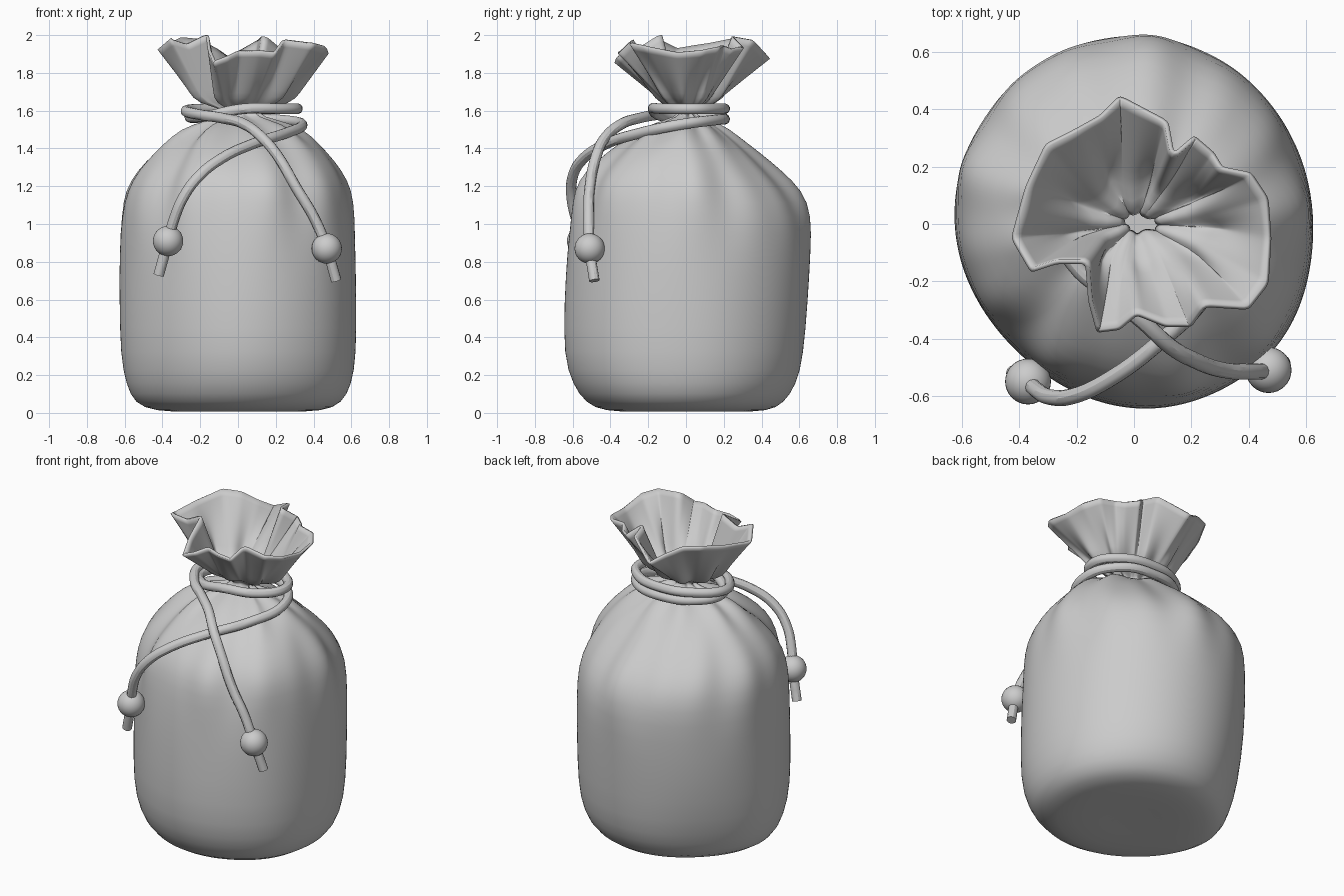
import bpy, math
from mathutils import Vector

if "Cube" in bpy.data.objects:
    bpy.data.objects.remove(bpy.data.objects["Cube"])

# Ruffled rim, counter-clockwise from the right: x, y, z
RIM = [(.48, -.05, 1.90), (.47, .09, 1.91), (.41, .18, 1.93), (.31, .20, 1.94), (.28, .25, 1.92),
       (.21, .31, 1.93), (.14, .25, 1.99), (.12, .36, 1.97), (-.05, .45, 1.87), (-.12, .38, 1.92),
       (-.21, .33, 1.97), (-.31, .28, 1.98), (-.38, .13, 1.95), (-.43, -.05, 1.92), (-.36, -.17, 1.98),
       (-.27, -.14, 1.95), (-.17, -.14, 2.0), (-.16, -.27, 1.92), (-.13, -.38, 1.85), (-.05, -.37, 1.88),
       (.01, -.32, 1.91), (.11, -.36, 1.91), (.20, -.36, 1.90), (.25, -.29, 1.97), (.40, -.30, 1.95),
       (.47, -.21, 1.93)]
# Body levels: z, left, right, front, back extents
LEVELS = [(.005, .25, .25, .25, .25), (.008, .45, .45, .44, .44), (.05, .56, .55, .54, .52),
          (.15, .605, .60, .61, .59), (.3, .635, .625, .66, .625), (.6, .635, .625, .655, .645),
          (.85, .635, .62, .64, .66), (1.05, .63, .61, .62, .66), (1.18, .605, .59, .60, .605),
          (1.28, .545, .54, .545, .505), (1.38, .45, .465, .43, .39), (1.47, .36, .385, .31, .29),
          (1.53, .26, .30, .20, .21), (1.57, .06, .12, .05, .06), (1.60, .05, .11, .04, .05),
          (1.64, .23, .29, .155, .19)]
SUB = 5


def ellipse_point(a, l, r, f, b):
    c, s = math.cos(a), math.sin(a)
    return Vector(((r if c > 0 else l) * c, (b if s > 0 else f) * s, 0))


def lobe(a, deg, power):
    return max(0, math.cos(a - math.radians(deg))) ** power


# Columns: rim position, angle and fold depth
rim, ang, fold, prev = [], [], [], -.2
for i, p in enumerate(RIM):
    for k in range(SUB):
        v = Vector(p).lerp(Vector(RIM[(i + 1) % len(RIM)]), k / SUB)
        a = math.atan2(v.y, v.x - .03)
        while a < prev - 1:
            a += math.tau
        prev = a
        f = Vector((v.x - .03, v.y)).length / ellipse_point(a, .45, .44, .38, .42).length - 1
        rim.append(v)
        ang.append(a)
        fold.append(max(-.4, min(.15, f)))
n = len(rim)


def smoothed(vals, wrap, w):
    return [sum(vals[(i + d) % n] + wrap * ((i + d) // n) for d in range(-w, w + 1)) / (2 * w + 1)
            for i in range(n)]


soft_ang, soft_fold = smoothed(ang, math.tau, 7), smoothed(fold, 0, 3)

# Cloth bag: body, pinched throat and flared frill
verts, faces = [], []
for z, *ext in LEVELS:
    amt = max(0, min(1, (z - 1.05) / .5)) ** 1.5
    neck_mix = max(0, min(1, (z - 1.4) / .2))
    shoulder = max(0, 1 - abs(z - 1.22) / .3)
    base = max(0, 1 - abs(z - .15) / .4)
    for i in range(n):
        a = soft_ang[i] + (ang[i] - soft_ang[i]) * neck_mix
        f = soft_fold[i] + (fold[i] - soft_fold[i]) * neck_mix
        p = ellipse_point(a, *ext)
        dent = -.065 * lobe(a, 228, 4) + .03 * lobe(a, 324, 12)
        dent -= .07 * base * lobe(a, 135, 6)
        pleat = .025 * math.sin(9 * a + 1) + .015 * math.sin(14 * a)
        pleat -= .05 * shoulder * (lobe(a, 45, 6) + .7 * lobe(a, 225, 6))
        deep = .14 * neck_mix * (1 - math.cos(9 * a + 1))
        p *= 1 + dent * (1 - amt) + pleat * max(amt, shoulder) + .5 * f * amt - deep
        verts.append((p.x, p.y, z))
neck = [Vector(v) for v in verts[-n:]]
for t in (.2, .4, .6, .8, 1):
    for v, q, a in zip(rim, neck, ang):
        p = q.lerp(v, t)
        verts.append(p)
rows = len(verts) // n
for j in range(rows - 1):
    for i in range(n):
        k = (i + 1) % n
        faces.append((j * n + i, j * n + k, (j + 1) * n + k, (j + 1) * n + i))
verts.append((0, 0, .012))
faces += [(len(verts) - 1, (i + 1) % n, i) for i in range(n)]
mesh = bpy.data.meshes.new("cloth_bag")
mesh.from_pydata(verts, [], faces)
bag = bpy.data.objects.new("cloth_bag", mesh)
bpy.context.collection.objects.link(bag)
mesh.shade_smooth()
sub = bag.modifiers.new("smooth", 'SUBSURF')
sub.levels = sub.render_levels = 1
sol = bag.modifiers.new("thickness", 'SOLIDIFY')
sol.thickness, sol.offset = .016, -1


# Drawstring: left tail, two turns round the neck, right tail
def turn(deg, z, grow=0):
    a = math.radians(deg)
    return (.03 + (.285 + grow) * math.cos(a), .015 + (.19 + grow) * math.sin(a), z)


path = [(-.42, -.52, .73), (-.37, -.55, .91), (-.34, -.58, 1.02), (-.29, -.605, 1.14), (-.21, -.60, 1.25),
        (-.09, -.545, 1.345), (.08, -.42, 1.425), (.25, -.25, 1.48), (.34, -.04, 1.525)]
path += [turn(d, 1.55 + .02 * (d - 45) / 180) for d in range(45, 226, 45)]
path += [turn(d, 1.61) for d in range(270, 496, 45)]
path += [turn(180, 1.60, .02), (-.21, -.14, 1.58), (-.08, -.25, 1.56), (.03, -.34, 1.53), (.13, -.43, 1.455),
         (.21, -.475, 1.36), (.31, -.51, 1.19), (.41, -.515, 1.02), (.47, -.51, .87), (.52, -.485, .70)]
crv = bpy.data.curves.new("drawstring", 'CURVE')
crv.dimensions = '3D'
crv.bevel_depth, crv.bevel_resolution, crv.resolution_u = .028, 4, 6
crv.use_fill_caps = True
sp = crv.splines.new('BEZIER')
sp.bezier_points.add(len(path) - 1)
for bp, co in zip(sp.bezier_points, path):
    bp.co = co
    bp.handle_left_type = bp.handle_right_type = 'AUTO'
cord = bpy.data.objects.new("drawstring", crv)
bpy.context.collection.objects.link(cord)
bpy.context.view_layer.objects.active = cord
cord.select_set(True)
bpy.ops.object.convert(target='MESH')
bpy.ops.object.shade_smooth_by_angle()

# Beads on the tails
for name, loc in (("left_bead", (-.37, -.55, .91)), ("right_bead", (.47, -.51, .87))):
    bpy.ops.mesh.primitive_uv_sphere_add(segments=32, ring_count=16, radius=.08, location=loc)
    bpy.context.object.name = name
    bpy.ops.object.shade_smooth()
